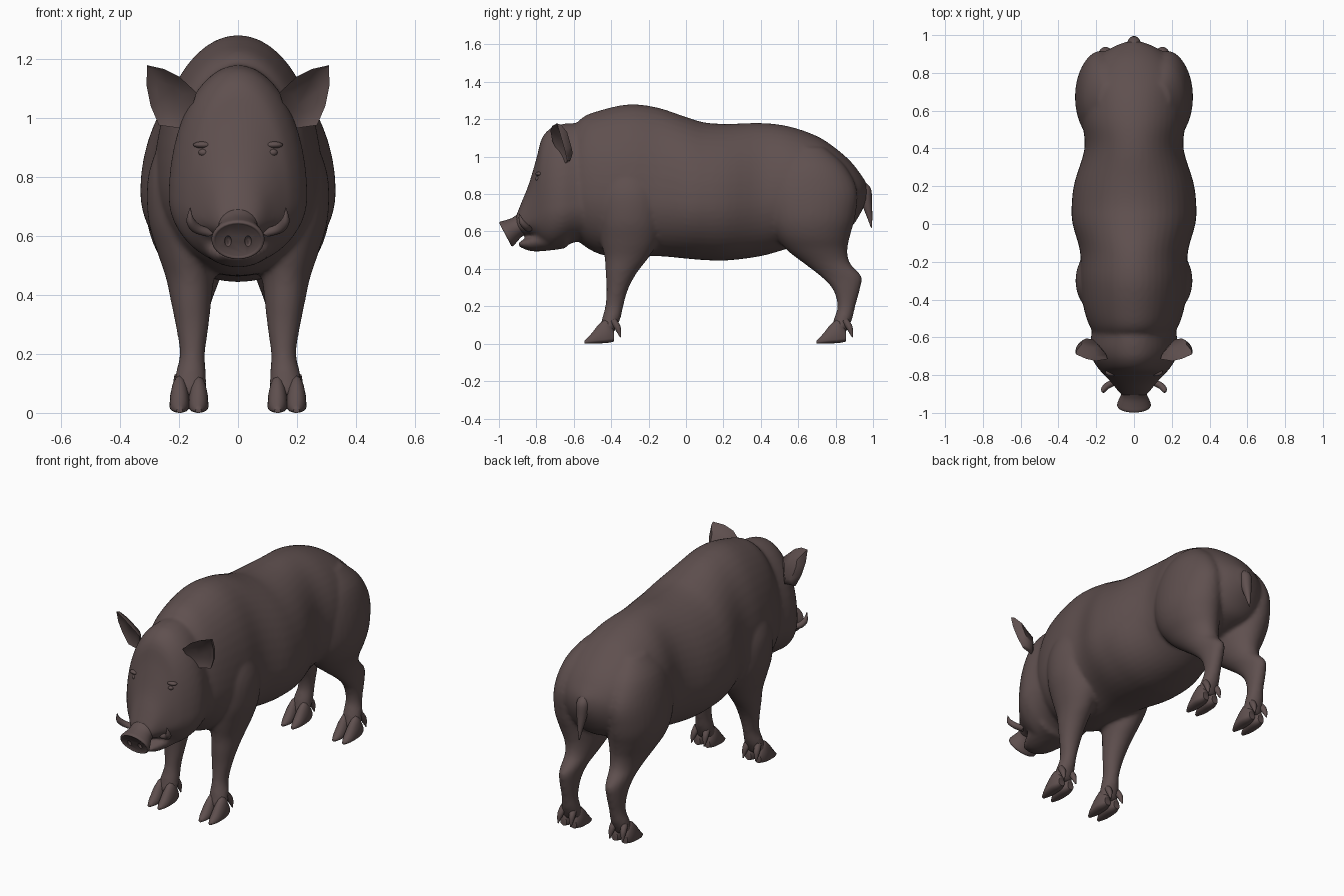
import bpy, bmesh, math
from mathutils import Vector

if "Cube" in bpy.data.objects:
    bpy.data.objects.remove(bpy.data.objects["Cube"])

hide_mat = bpy.data.materials.new("dark brown hide")
hide_mat.diffuse_color = (0.115, 0.08, 0.078, 1)
hide_mat.use_nodes = True
hide_mat.node_tree.nodes["Principled BSDF"].inputs["Base Color"].default_value = hide_mat.diffuse_color


def refine(rows, steps=4):
    """Catmull-Rom interpolation of a list of number tuples."""
    out = []
    for i in range(len(rows) - 1):
        p = [rows[max(i - 1, 0)], rows[i], rows[i + 1], rows[min(i + 2, len(rows) - 1)]]
        for k in range(steps):
            t = k / steps
            out.append(tuple(0.5 * (2 * b + (c - a) * t + (2 * a - 5 * b + 4 * c - d) * t * t
                                    + (3 * b - a - 3 * c + d) * t ** 3) for a, b, c, d in zip(*p)))
    return out + [rows[-1]]


def finish(name, bm, mirror=False):
    bmesh.ops.recalc_face_normals(bm, faces=bm.faces)
    if mirror:
        dup = bmesh.ops.duplicate(bm, geom=bm.verts[:] + bm.edges[:] + bm.faces[:])["geom"]
        for v in dup:
            if isinstance(v, bmesh.types.BMVert):
                v.co.x = -v.co.x
        bmesh.ops.reverse_faces(bm, faces=[f for f in dup if isinstance(f, bmesh.types.BMFace)])
    me = bpy.data.meshes.new(name)
    bm.to_mesh(me)
    bm.free()
    ob = bpy.data.objects.new(name, me)
    bpy.context.collection.objects.link(ob)
    me.materials.append(hide_mat)
    return ob


def add_loft(bm, rows, place, n=32, steps=4):
    loops = [[bm.verts.new(place(r, 2 * math.pi * j / n)) for j in range(n)]
             for r in refine(rows, steps)]
    for a, b in zip(loops, loops[1:]):
        for j in range(n):
            bm.faces.new((a[j], a[(j + 1) % n], b[(j + 1) % n], b[j]))
    bm.faces.new(loops[0])
    bm.faces.new(loops[-1])


def loft(name, rows, place, mirror=False, n=32, steps=4):
    bm = bmesh.new()
    add_loft(bm, rows, place, n, steps)
    return finish(name, bm, mirror)


def along_y(r, a, x=0):          # row: y, top, bottom, half width, height of widest point
    y, top, bot, w, mid = r
    s = math.sin(a)
    return Vector((x + w * math.cos(a), y, mid + s * (top - mid if s > 0 else mid - bot)))


def along_z(r, a):               # row: z, y min, y max, x min, x max
    z, y0, y1, x0, x1 = r
    return Vector(((x0 + x1) / 2 + (x1 - x0) / 2 * math.cos(a),
                   (y0 + y1) / 2 + (y1 - y0) / 2 * math.sin(a), z))


def on_snout(r, a):              # row: centre y, centre z, half width, half height
    y, z, rx, rz = r
    h = rz * math.sin(a)
    return Vector((rx * math.cos(a), y - 0.47 * h, z + 0.88 * h))


def tube(name, pts, mirror=False):   # points: x, y, z, radius
    bm = bmesh.new()
    path = refine(pts, 4)
    d = (Vector(path[-1][:3]) - Vector(path[0][:3])).normalized()
    u = d.cross(Vector((0.3, 1, 0.1))).normalized()
    v = d.cross(u)
    add_loft(bm, path, lambda r, a: Vector(r[:3]) + r[3] * (u * math.cos(a) + v * math.sin(a)), 12, 1)
    return finish(name, bm, mirror)


def ball(name, loc, size, mirror=True):
    bm = bmesh.new()
    bmesh.ops.create_uvsphere(bm, u_segments=16, v_segments=10, radius=1)
    for v in bm.verts:
        v.co = Vector(loc) + Vector(a * b for a, b in zip(v.co, size))
    return finish(name, bm, mirror)


# Torso, head and legs, later fused into one skin
torso = loft("body", [
    (-.63, 1.10, .62, .16, .82), (-.56, 1.205, .535, .225, .80), (-.45, 1.25, .475, .265, .79),
    (-.30, 1.28, .462, .285, .78), (-.15, 1.262, .468, .285, .77), (0, 1.212, .455, .325, .75),
    (.10, 1.183, .447, .33, .75), (.22, 1.175, .445, .315, .75), (.40, 1.18, .468, .262, .77),
    (.55, 1.162, .51, .275, .80), (.70, 1.11, .55, .275, .80), (.80, 1.045, .58, .25, .80),
    (.88, .975, .62, .19, .80), (.935, .905, .70, .115, .81), (.965, .86, .77, .04, .81)], along_y, n=48)
head = loft("head", [
    (-.45, 1.18, .53, .21, .76), (-.58, 1.18, .545, .225, .74), (-.66, 1.175, .515, .235, .73),
    (-.72, 1.155, .50, .218, .72), (-.77, 1.10, .52, .185, .71), (-.80, .99, .555, .157, .68),
    (-.84, .855, .58, .12, .66), (-.88, .755, .585, .088, .65), (-.91, .68, .60, .06, .635)], along_y, n=48)
jaw = loft("lower_jaw", [
    (-.64, .62, .51, .14, .57), (-.76, .60, .495, .115, .56), (-.83, .575, .495, .088, .545),
    (-.88, .55, .513, .06, .535), (-.897, .542, .524, .035, .533)], along_y)
front_legs = loft("front_legs", [
    (1.0, -.38, -.25, .08, .20), (.92, -.44, -.18, .05, .262), (.80, -.47, -.13, .05, .305),
    (.66, -.47, -.13, .05, .305), (.55, -.455, -.15, .06, .275), (.46, -.435, -.20, .08, .245),
    (.38, -.43, -.262, .09, .228), (.29, -.425, -.31, .10, .21), (.20, -.432, -.335, .112, .197),
    (.13, -.45, -.352, .108, .212), (.06, -.465, -.385, .108, .222)], along_z, True)
hind_legs = loft("hind_legs", [
    (1.05, .55, .74, .08, .19), (.95, .48, .85, .05, .265), (.82, .43, .915, .04, .302),
    (.68, .44, .905, .03, .312), (.58, .475, .878, .03, .29), (.50, .54, .863, .045, .25),
    (.43, .63, .877, .07, .22), (.36, .72, .938, .095, .205), (.29, .785, .93, .105, .20),
    (.20, .81, .905, .112, .197), (.13, .79, .888, .108, .212), (.06, .775, .855, .108, .222)],
    along_z, True)

bpy.ops.object.select_all(action='DESELECT')
for ob in (torso, head, jaw, front_legs, hind_legs):
    ob.select_set(True)
bpy.context.view_layer.objects.active = torso
bpy.ops.object.join()
fuse = torso.modifiers.new("fuse", 'REMESH')
fuse.mode = 'VOXEL'
fuse.voxel_size = 0.012
fuse.use_smooth_shade = True
relax = torso.modifiers.new("relax", 'SMOOTH')
relax.factor = 0.5
relax.iterations = 5

# Snout with a dished disc and two nostrils
snout = loft("snout", [
    (-.83, .665, .085, .07), (-.895, .628, .068, .056), (-.935, .602, .082, .066),
    (-.957, .588, .09, .074), (-.966, .583, .084, .069), (-.962, .585, .074, .06)], on_snout, n=32, steps=3)
nostrils = ball("nostril_cutter", (.034, -.968, .578), (.013, .022, .022))
nostrils.hide_render = True
nostrils.hide_viewport = True
cut = snout.modifiers.new("nostrils", 'BOOLEAN')
cut.operation = 'DIFFERENCE'
cut.object = nostrils

# Tusks, eyes, brows and tail
tube("tusks", [(.095, -.835, .61, .018), (.14, -.855, .625, .018), (.163, -.88, .655, .014),
               (.162, -.892, .695, .002)], True)
ball("eyes", (.116, -.792, .882), (.018, .014, .013))
ball("brows", (.118, -.785, .908), (.034, .02, .012))
tube("tail", [(0, .925, .86, .03), (0, .955, .82, .036), (0, .968, .75, .028),
              (0, .982, .68, .015), (0, .992, .62, .003)])

# Cupped ears: rim, dished front and rounded back
rim = [Vector(p) for p in (
    (.14, -.715, 1.085), (.20, -.725, 1.14), (.25, -.715, 1.165), (.308, -.69, 1.178), (.31, -.67, 1.11),
    (.296, -.65, 1.04), (.268, -.635, .975), (.20, -.645, .965), (.165, -.68, 1.01))]
mid = sum(rim, Vector()) / len(rim)
bm = bmesh.new()


def ear_ring(scale, dy):
    return [bm.verts.new(mid + (p - mid) * scale + Vector((0, dy, 0))) for p in rim]


rings = [ear_ring(.5, .025), ear_ring(.88, .008), ear_ring(1, 0), ear_ring(.92, .022), ear_ring(.55, .05)]
for a, b in zip(rings, rings[1:]):
    for j in range(len(rim)):
        k = (j + 1) % len(rim)
        bm.faces.new((a[j], a[k], b[k], b[j]))
bm.faces.new(rings[0])
bm.faces.new(rings[-1])
finish("ears", bm, True)

# Cloven hooves and dewclaws, the same foot front and back
for label, dy in (("front", 0), ("hind", 1.24)):
    for side, x, dx in (("inner", .134, -.004), ("outer", .198, .006)):
        rows = [(-.385 + dy, .07, .012, .02, .03), (-.42 + dy, .125, .004, .032, .025),
                (-.46 + dy, .11, .002, .034, .02), (-.505 + dy, .055, 0, .028, .014),
                (-.543 + dy, .016, 0, .010, .008)]
        loft(f"{label}_{side}_hooves", rows,
             lambda r, a: along_y(r, a, x), True, 16, 3)
        tube(f"{label}_{side}_dewclaws", [(x, -.39 + dy, .125, .018), (x + dx, -.365 + dy, .085, .017),
                                          (x + 2 * dx, -.35 + dy, .035, .003)], True)

# Smooth shading that keeps sharp rims
bpy.ops.object.select_all(action='DESELECT')
for ob in bpy.context.collection.objects:
    if ob.type == 'MESH' and ob != nostrils and ob != torso:
        ob.select_set(True)
bpy.context.view_layer.objects.active = snout
bpy.ops.object.shade_smooth_by_angle(angle=math.radians(50))
